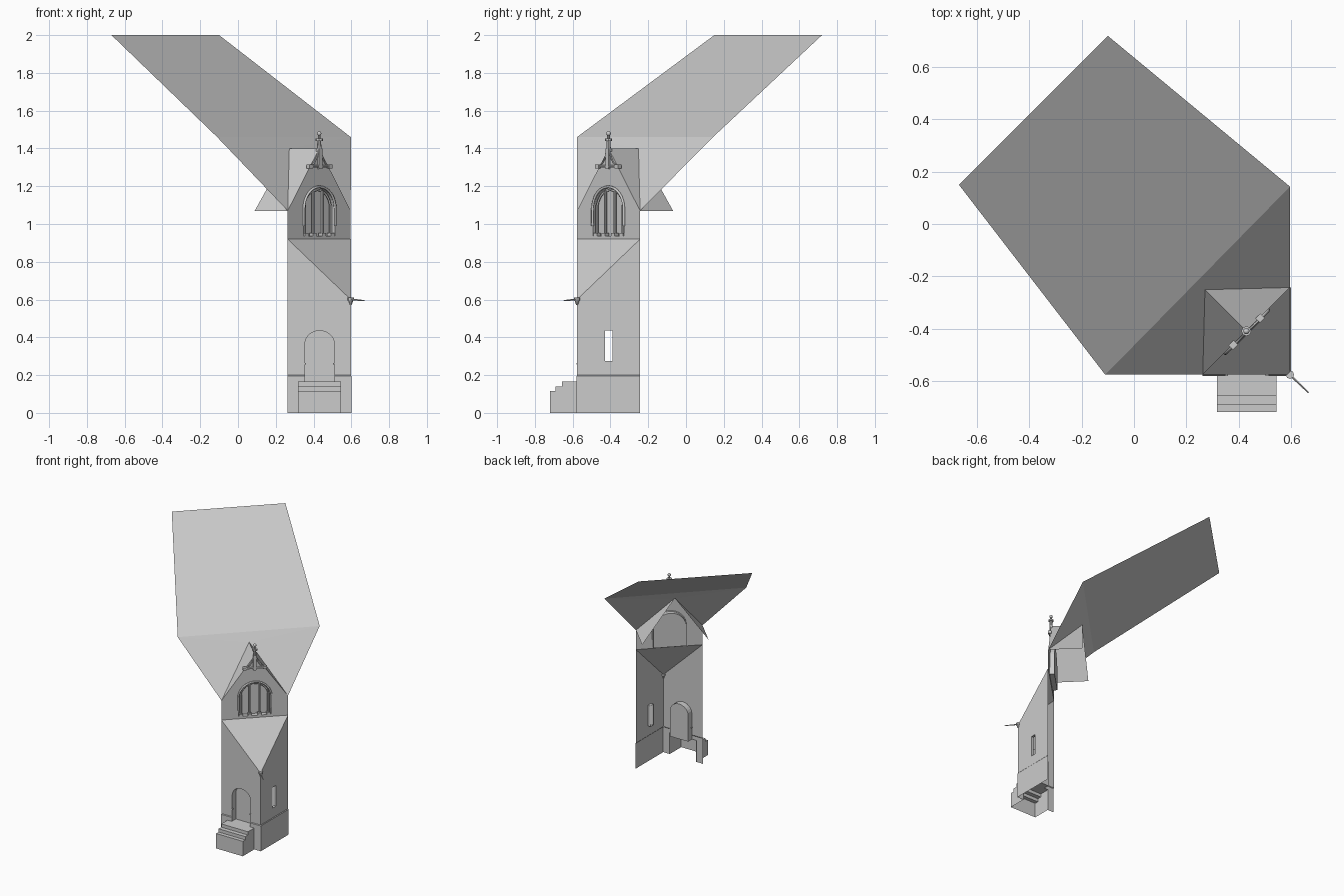
import bpy, bmesh, math
from mathutils import Vector as V

if "Cube" in bpy.data.objects:
    bpy.data.objects.remove(bpy.data.objects["Cube"])

UP = V((0, 0, 1))


class Frame:
    """Wall frame: s along the wall, t up, d outward."""
    def __init__(self, o, u, n):
        self.o, self.u, self.n = V(o), V(u).normalized(), V(n).normalized()

    def __call__(self, s, t, d=0.0):
        return self.o + self.u * s + UP * t + self.n * d


FRONT = Frame((0, -0.577, 0), (1, 0, 0), (0, -1, 0))
RIGHT = Frame((0.597, 0, 0), (0, 1, 0), (1, 0, 0))
DIAG = Frame((0.43, -0.41, 0), (1, 1, 0), (1, -1, 0))


def finish(name, bm, smooth=False):
    me = bpy.data.meshes.new(name)
    bm.to_mesh(me)
    bm.free()
    ob = bpy.data.objects.new(name, me)
    bpy.context.collection.objects.link(ob)
    if smooth:
        for p in me.polygons:
            p.use_smooth = True
    return ob


def sheet(name, verts, faces):
    bm = bmesh.new()
    vs = [bm.verts.new(v) for v in verts]
    for f in faces:
        bm.faces.new([vs[i] for i in f])
    return finish(name, bm)


def wall(name, fr, loops, d=0.0):
    """Flat wall from an outline loop plus hole loops."""
    bm = bmesh.new()
    edges = []
    for lp in loops:
        vs = [bm.verts.new(fr(s, t, d)) for s, t in lp]
        edges += [bm.edges.new((vs[i - 1], vs[i])) for i in range(len(vs))]
    bmesh.ops.triangle_fill(bm, edges=edges, use_beauty=True, normal=fr.n)
    return finish(name, bm)


def recess(name, fr, loop, d0, d1, back=True):
    """Reveal around an opening, with an optional back panel."""
    n = len(loop)
    verts = [fr(s, t, d0) for s, t in loop] + [fr(s, t, d1) for s, t in loop]
    faces = [(i, (i + 1) % n, (i + 1) % n + n, i + n) for i in range(n)]
    if back:
        faces.append(tuple(range(n, 2 * n)))
    return sheet(name, verts, faces)


def arch(c, half, bottom, spring, rise, seg=12):
    """Round arch loop, bottom right over the top to bottom left."""
    a = [math.pi * i / seg for i in range(seg + 1)]
    top = [(c + half * math.cos(x), spring + rise * math.sin(x)) for x in a]
    return [(c + half, bottom)] + top + [(c - half, bottom)]


def block(name, fr, s0, s1, t0, t1, d0, d1):
    v = [fr(s, t, d) for d in (d0, d1) for s, t in ((s0, t0), (s1, t0), (s1, t1), (s0, t1))]
    return sheet(name, v, [(3, 2, 1, 0), (4, 5, 6, 7), (0, 1, 5, 4), (1, 2, 6, 5), (2, 3, 7, 6), (3, 0, 4, 7)])


def rod(name, a, b, r1, r2=None, sides=8):
    a, b = V(a), V(b)
    bm = bmesh.new()
    bmesh.ops.create_cone(bm, cap_ends=True, segments=sides, radius1=r1,
                          radius2=r1 if r2 is None else r2, depth=(b - a).length)
    ob = finish(name, bm)
    ob.rotation_euler = (b - a).to_track_quat('Z', 'Y').to_euler()
    ob.location = (a + b) / 2
    return ob


def ball(name, c, r):
    bm = bmesh.new()
    bmesh.ops.create_uvsphere(bm, u_segments=10, v_segments=6, radius=r)
    ob = finish(name, bm, True)
    ob.location = c
    return ob


def moulding(name, pts, r):
    cu = bpy.data.curves.new(name, 'CURVE')
    cu.dimensions = '3D'
    cu.bevel_depth, cu.bevel_resolution, cu.use_fill_caps = r, 1, True
    sp = cu.splines.new('POLY')
    sp.points.add(len(pts) - 1)
    for p, q in zip(sp.points, pts):
        p.co = (*q, 1)
    ob = bpy.data.objects.new(name, cu)
    bpy.context.collection.objects.link(ob)


# Lower front wall with door opening, right wall with slit window
L, R, B0, B1 = 0.263, 0.597, -0.577, -0.243
DC, DH = 0.432, 0.078
door = arch(DC, DH, 0.165, 0.365, 0.07)
upper_door = [(DC + DH, 0.2)] + door[1:-1] + [(DC - DH, 0.2)]
wall("front_wall", FRONT, [[(L, 0.2), (L, 0.92), (R, 0.6), (R, 0.2)] + upper_door])
slit = [(-0.43, 0.275), (-0.39, 0.275), (-0.39, 0.435), (-0.43, 0.435)]
wall("right_wall", RIGHT, [[(B0, 0.2), (B0, 0.6), (B1, 0.92), (B1, 0.2)], slit])
recess("slit_reveal", RIGHT, slit, 0, -0.02, back=False)
recess("door_recess", FRONT, door, 0, -0.045)
for s in (DC - DH, DC + DH):
    block("door_lug", FRONT, s - 0.006, s + 0.006, 0.255, 0.265, -0.01, 0.004)

# Plinth, slightly proud of the walls
P = 0.004
S0, S1 = 0.318, 0.545
wall("plinth_front", FRONT, [[(L, 0), (L, 0.195), (DC - DH, 0.195), (DC - DH, 0.165), (S0, 0.165), (S0, 0)]], P)
wall("plinth_front", FRONT, [[(R + P, 0), (R + P, 0.195), (DC + DH, 0.195), (DC + DH, 0.165), (S1, 0.165), (S1, 0)]], P)
wall("plinth_right", RIGHT, [[(B0 - P, 0), (B0 - P, 0.195), (B1, 0.195), (B1, 0)]], P)
for a, b in ((L, DC - DH), (DC + DH, R)):
    sheet("plinth_ledge", [FRONT(a, 0.195, P), FRONT(b, 0.195, P), FRONT(b, 0.2), FRONT(a, 0.2)], [(0, 1, 2, 3)])
sheet("plinth_ledge", [RIGHT(B0, 0.195, P), RIGHT(B1, 0.195, P), RIGHT(B1, 0.2), RIGHT(B0, 0.2)], [(0, 1, 2, 3)])

# Hollow entrance steps
prof = [(-0.72, 0), (-0.72, 0.115), (-0.69, 0.115), (-0.69, 0.14), (-0.657, 0.14),
        (-0.657, 0.165), (-0.577, 0.165), (-0.577, 0)]
n = len(prof)
sheet("entrance_steps", [(x, y, z) for x in (S0, S1) for y, z in prof],
      [(i, i + n, i + n + 1, i + 1) for i in range(n - 2)]
      + [tuple(range(n)), tuple(range(2 * n - 1, n - 1, -1))])
# Threshold between the steps and the door panel
sheet("threshold", [FRONT(DC - DH, 0.165, 0), FRONT(DC + DH, 0.165, 0),
                    FRONT(DC + DH, 0.165, -0.045), FRONT(DC - DH, 0.165, -0.045)], [(0, 1, 2, 3)])

# Sloping corner that turns the square tower into an octagon
A, B, C = V((L, B0, 0.92)), V((R, B1, 0.92)), V((R, B0, 0.6))
sheet("corner_slope", [A, C, B], [(0, 1, 2)])

# Diagonal belfry wall with gable and arched window
H = 0.236
WH, SILL, SPR = 0.117, 0.937, 1.08
opening = arch(0, WH, SILL, SPR, WH, 16)
wall("belfry_wall", DIAG, [[(-H, 0.92), (H, 0.92), (H, 1.07), (0, 1.4), (-H, 1.07)], opening])
recess("belfry_recess", DIAG, opening, 0, -0.035)
for r, d, w in ((WH, 0.003, 0.007), (0.1, -0.015, 0.006)):
    moulding("arch_moulding", [DIAG(s, t, d) for s, t in arch(0, r, 0.99 if d > 0 else SILL, SPR, r, 16)], w)
for s in (-0.098, -0.035, 0.035, 0.098):
    top = SPR + math.sqrt(max(0.1 ** 2 - s * s, 0))
    rod("window_column", DIAG(s, SILL, -0.012), DIAG(s, top, -0.012), 0.008)
    block("column_base", DIAG, s - 0.013, s + 0.013, SILL, SILL + 0.016, -0.026, 0.003)

# Gable roof running back into the spire roof
for k in (-1, 1):
    sheet("gable_roof", [DIAG(0, 1.4), DIAG(k * H, 1.07), DIAG(k * H, 1.07, -0.247), DIAG(0, 1.4, -0.224)],
          [(0, 3, 2, 1) if k < 0 else (0, 1, 2, 3)])

# Spire roof: notched lower slope and wide upper slope
E, F = V((-0.11, B0, 1.46)), V((R, 0.143, 1.46))
G, K = V((-0.1, 0.72, 2)), V((-0.67, 0.15, 2))
left, right, tip = DIAG(-H, 1.07), DIAG(H, 1.07), DIAG(0, 1.4, -0.224)
sheet("spire_roof", [E, F, G, K, left, right, tip], [(0, 1, 2, 3), (4, 6, 0), (6, 1, 0), (6, 5, 1)])

# Gable finial with crossbar, braces and ball
block("finial_post", DIAG, -0.012, 0.012, 1.29, 1.4, -0.012, 0.012)
rod("finial_shaft", DIAG(0, 1.4), DIAG(0, 1.45), 0.012, 0.009)
rod("finial_collar", DIAG(0, 1.44), DIAG(0, 1.452), 0.019)
rod("finial_neck", DIAG(0, 1.45), DIAG(0, 1.475), 0.007)
ball("finial_ball", DIAG(0, 1.479), 0.012)
rod("finial_crossbar", DIAG(-0.078, 1.305, 0.004), DIAG(0.078, 1.305, 0.004), 0.007)
for k in (-1, 1):
    block("crossbar_end", DIAG, k * 0.073 - 0.013, k * 0.073 + 0.013, 1.295, 1.316, -0.01, 0.014)
    path = [(0.06, 1.31), (0.038, 1.327), (0.02, 1.355), (0.01, 1.39)]
    moulding("finial_brace", [DIAG(k * s, t, 0.004) for s, t in path], 0.004)

# Corner water spout on a small corbel
rod("spout_corbel", (0.597, -0.577, 0.572), (0.597, -0.577, 0.598), 0.005, 0.014)
rod("spout_cap", (0.597, -0.577, 0.596), (0.597, -0.577, 0.61), 0.016)
rod("water_spout", (0.6, -0.58, 0.601), (0.668, -0.646, 0.594), 0.005, 0.003, 6)
